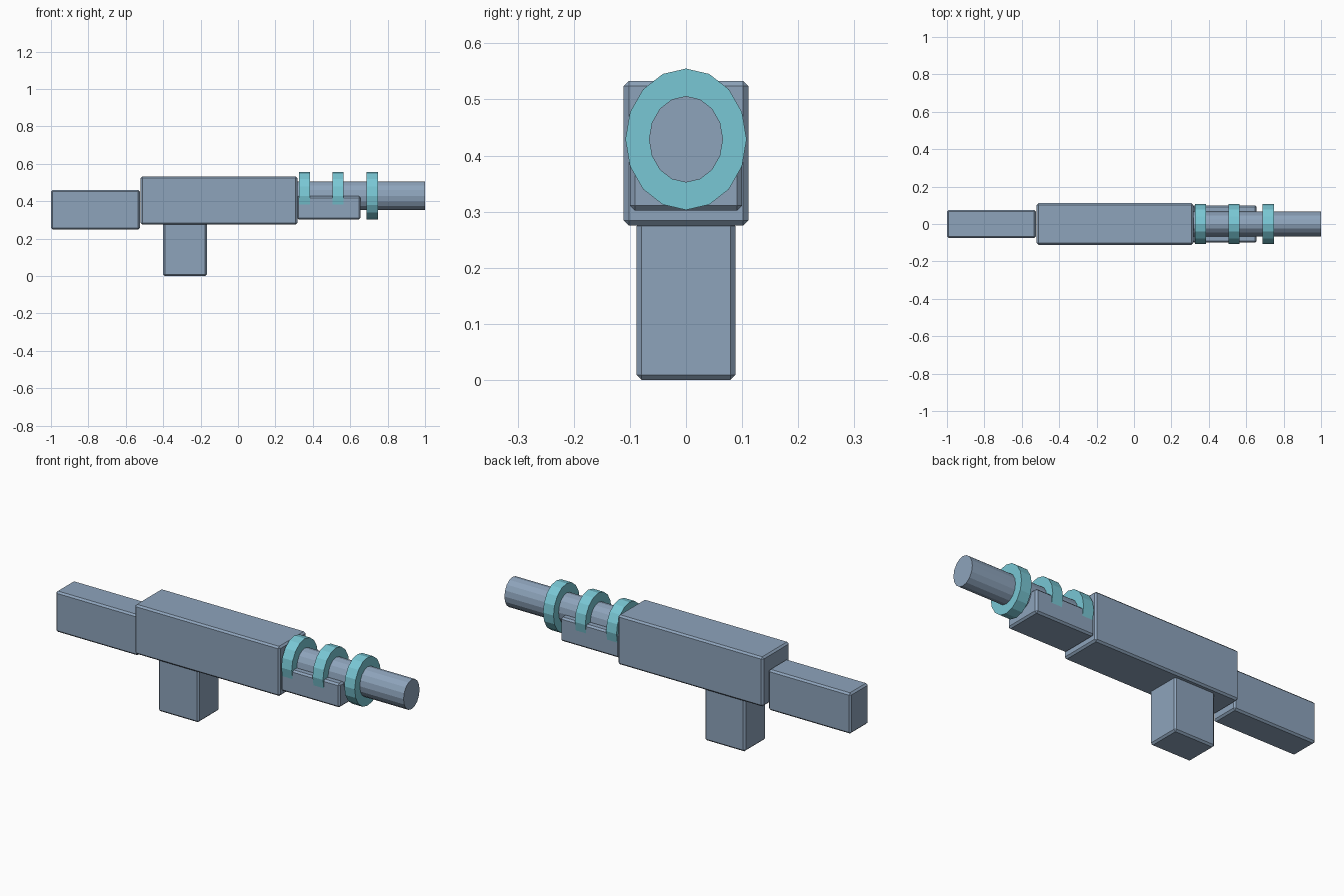
import bpy, math
from mathutils import Matrix

if "Cube" in bpy.data.objects:
    bpy.data.objects.remove(bpy.data.objects["Cube"])


def material(name, rgb):
    m = bpy.data.materials.new(name)
    m.diffuse_color = (*rgb, 1)
    m.use_nodes = True
    m.node_tree.nodes["Principled BSDF"].inputs["Base Color"].default_value = m.diffuse_color
    return m


STEEL = material("steel blue", (0.27, 0.37, 0.50))
TEAL = material("pale teal", (0.19, 0.57, 0.66))


def block(name, x, y, z, bevel=0.009):
    """Chamfered box from its (min, max) extents, symmetric in y."""
    bpy.ops.mesh.primitive_cube_add(size=1)
    ob = bpy.context.object
    ob.name = name
    size = Matrix.Diagonal((x[1] - x[0], 2 * y, z[1] - z[0], 1))
    ob.data.transform(size)
    ob.location = ((x[0] + x[1]) / 2, 0, (z[0] + z[1]) / 2)
    ob.data.materials.append(STEEL)
    mod = ob.modifiers.new("chamfer", "BEVEL")
    mod.width = bevel
    mod.segments = 1
    return ob


def tube(name, x, ry, rz, mat, z=0.429):
    """Sixteen-sided oval cylinder lying along x."""
    bpy.ops.mesh.primitive_cylinder_add(vertices=16, radius=1, depth=1)
    ob = bpy.context.object
    ob.name = name
    turn = Matrix.Rotation(math.pi / 2, 4, "Y")
    ob.data.transform(Matrix.Diagonal((x[1] - x[0], ry, rz, 1)) @ turn)
    ob.location = ((x[0] + x[1]) / 2, 0, z)
    ob.data.materials.append(mat)
    return ob


# Main blocks
block("body", (-0.52, 0.317), 0.111, (0.275, 0.533))
block("stock", (-1.0, -0.525), 0.075, (0.248, 0.46))
block("grip", (-0.4, -0.167), 0.088, (0.0, 0.283))
block("fore_end", (0.315, 0.655), 0.1, (0.302, 0.427))

# Barrel and its three coil rings
tube("barrel", (0.31, 1.0), 0.066, 0.077, STEEL)
for i, cx in enumerate((0.355, 0.535, 0.718)):
    tube(f"coil_ring_{i + 1}", (cx - 0.03, cx + 0.03), 0.108, 0.126, TEAL)
